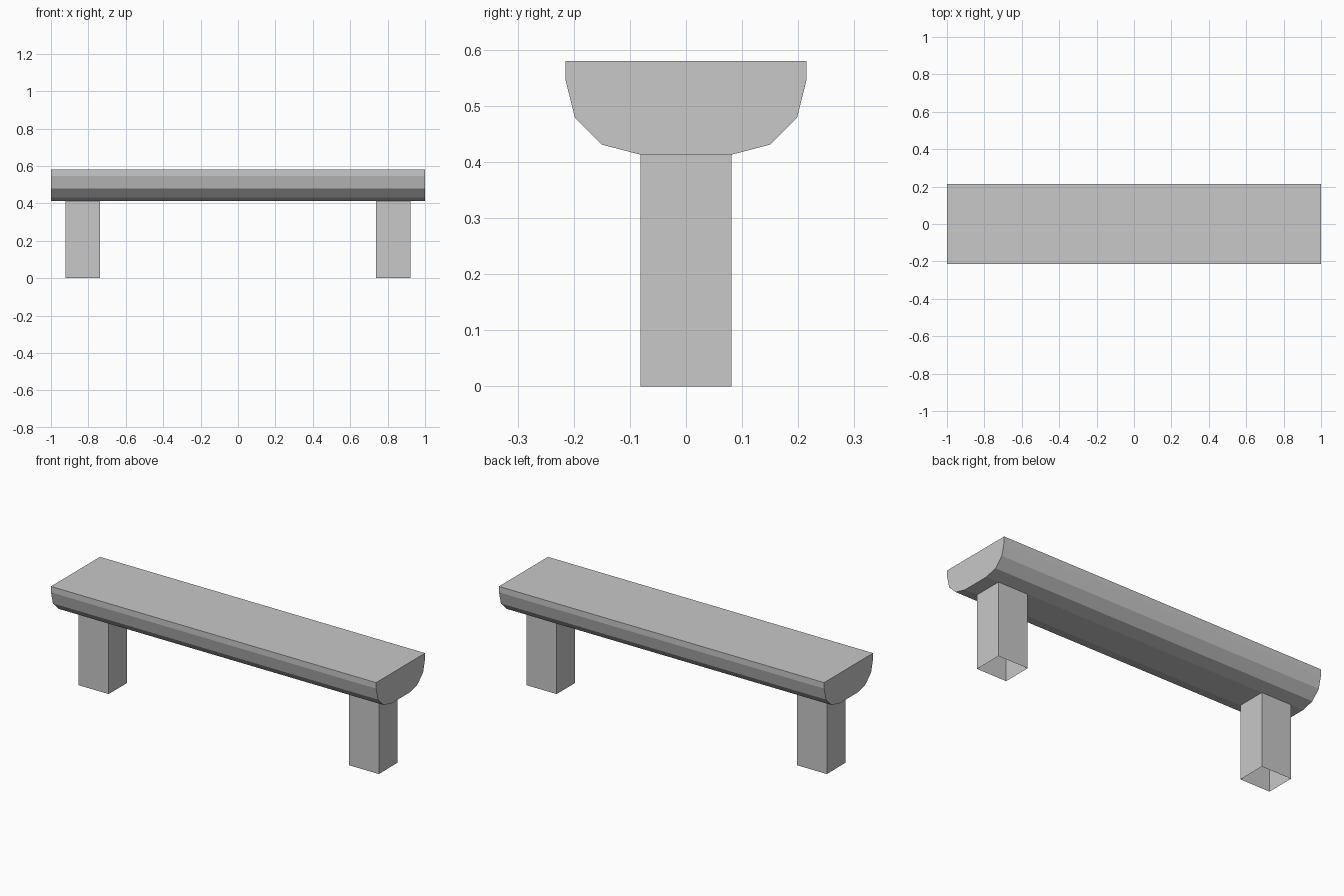
import bpy, bmesh

if "Cube" in bpy.data.objects:
    bpy.data.objects.remove(bpy.data.objects["Cube"])

grey = bpy.data.materials.new("stone grey")
grey.diffuse_color = (0.58, 0.58, 0.58, 1)
grey.use_nodes = True
grey.node_tree.nodes["Principled BSDF"].inputs["Base Color"].default_value = grey.diffuse_color


def prism(name, profile, axis_vec, start, length, capped=True):
    """Extrude a closed profile of 3D points along an axis."""
    bm = bmesh.new()
    a = [bm.verts.new([p[i] + axis_vec[i] * start for i in range(3)]) for p in profile]
    b = [bm.verts.new([p[i] + axis_vec[i] * (start + length) for i in range(3)]) for p in profile]
    n = len(profile)
    for i in range(n):
        j = (i + 1) % n
        bm.faces.new((a[i], a[j], b[j], b[i]))
    if capped:
        bm.faces.new(a[::-1])
        bm.faces.new(b)
        bmesh.ops.recalc_face_normals(bm, faces=bm.faces)
    mesh = bpy.data.meshes.new(name)
    bm.to_mesh(mesh)
    bm.free()
    mesh.materials.append(grey)
    obj = bpy.data.objects.new(name, mesh)
    bpy.context.collection.objects.link(obj)
    return obj


# Seat: half-log with a flat top and faceted underside
half = [(0.081, 0.413), (0.15, 0.431), (0.198, 0.479), (0.215, 0.547), (0.215, 0.58)]
outline = half + [(-y, z) for y, z in reversed(half)]
prism("seat", [(0, y, z) for y, z in outline], (1, 0, 0), -1, 2)

# Legs: square posts, open at the bottom
for side, name in ((-1, "left_leg"), (1, "right_leg")):
    cx = side * 0.831
    corners = [(cx + sx * 0.092, sy * 0.081, 0)
               for sx, sy in ((-1, -1), (1, -1), (1, 1), (-1, 1))]
    prism(name, corners, (0, 0, 1), 0, 0.413, capped=False)
